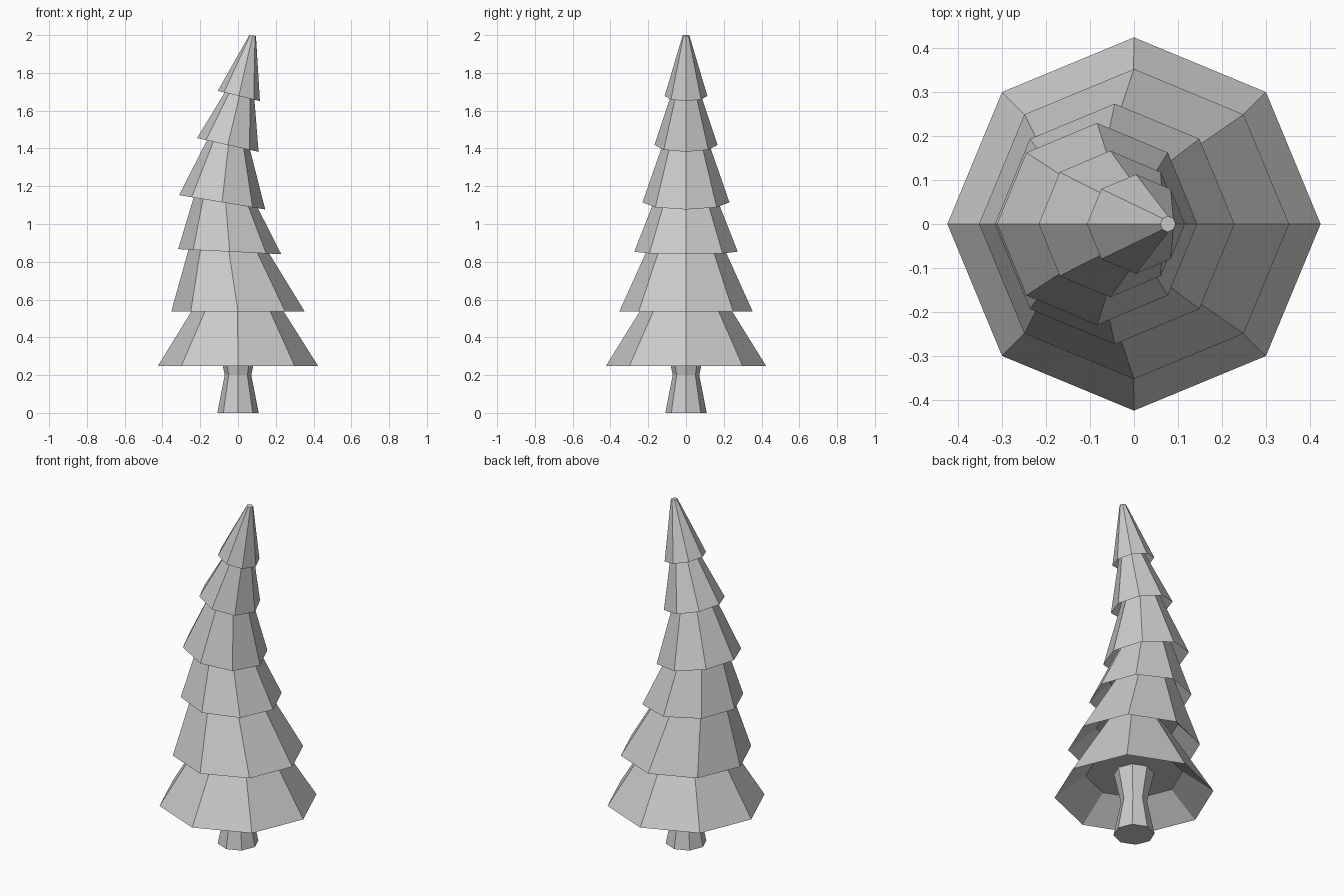
import bpy
import bmesh
from math import cos, sin, pi

if "Cube" in bpy.data.objects:
    bpy.data.objects.remove(bpy.data.objects["Cube"])

SIDES = 8


def ring(bm, spec, fit=1.0):
    """Tilted octagon from its left (x, z), right (x, z) and half depth."""
    xl, zl, xr, zr, ry = spec
    cx, cz = (xl + xr) / 2, (zl + zr) / 2
    hx, hz = (xr - xl) / 2 * fit, (zr - zl) / 2 * fit
    return [bm.verts.new((cx + hx * cos(a), ry * fit * sin(a), cz + hz * cos(a)))
            for a in (2 * pi * i / SIDES for i in range(SIDES))]


def lerp(a, b, t):
    return tuple(p + (q - p) * t for p, q in zip(a, b))


def loft(name, specs, fits=None):
    """Skin a closed stack of rings, capped at both ends."""
    bm = bmesh.new()
    fits = fits or [1.0] * len(specs)
    rings = [ring(bm, s, f) for s, f in zip(specs, fits)]
    for low, high in zip(rings, rings[1:]):
        for i in range(SIDES):
            j = (i + 1) % SIDES
            bm.faces.new((low[i], low[j], high[j], high[i]))
    bm.faces.new(rings[0][::-1])
    bm.faces.new(rings[-1])
    bmesh.ops.recalc_face_normals(bm, faces=bm.faces)
    mesh = bpy.data.meshes.new(name)
    bm.to_mesh(mesh)
    bm.free()
    bpy.context.collection.objects.link(bpy.data.objects.new(name, mesh))


# trunk: waisted octagonal post
loft("trunk", [(-r, z, r, z, r) for r, z in ((0.11, 0), (0.07, 0.2), (0.108, 0.375))])

# branch tiers: rim ring, and ring where the next tier covers it
tiers = [
    ((-0.425, 0.247, 0.425, 0.247, 0.425), (-0.245, 0.54, 0.24, 0.54, 0.243)),
    ((-0.353, 0.537, 0.353, 0.537, 0.353), (-0.262, 0.865, 0.166, 0.842, 0.21)),
    ((-0.317, 0.867, 0.229, 0.84, 0.274), (-0.233, 1.145, 0.102, 1.09, 0.17)),
    ((-0.312, 1.153, 0.144, 1.077, 0.23), (-0.165, 1.442, 0.064, 1.392, 0.125)),
    ((-0.217, 1.455, 0.109, 1.382, 0.167), (-0.074, 1.69, 0.087, 1.657, 0.082)),
    ((-0.107, 1.705, 0.116, 1.651, 0.113), (0.06, 2.0, 0.095, 1.996, 0.018)),
]
for n, (rim, top) in enumerate(tiers, 1):
    # recessed underside, rim, then the outer slope running up inside the next tier
    ceiling = lerp(rim, top, 0.43)
    end = top if n == len(tiers) else lerp(rim, top, 1.45)
    loft(f"branch_tier_{n}", [ceiling, rim, end], [0.75, 1.0, 1.0])
